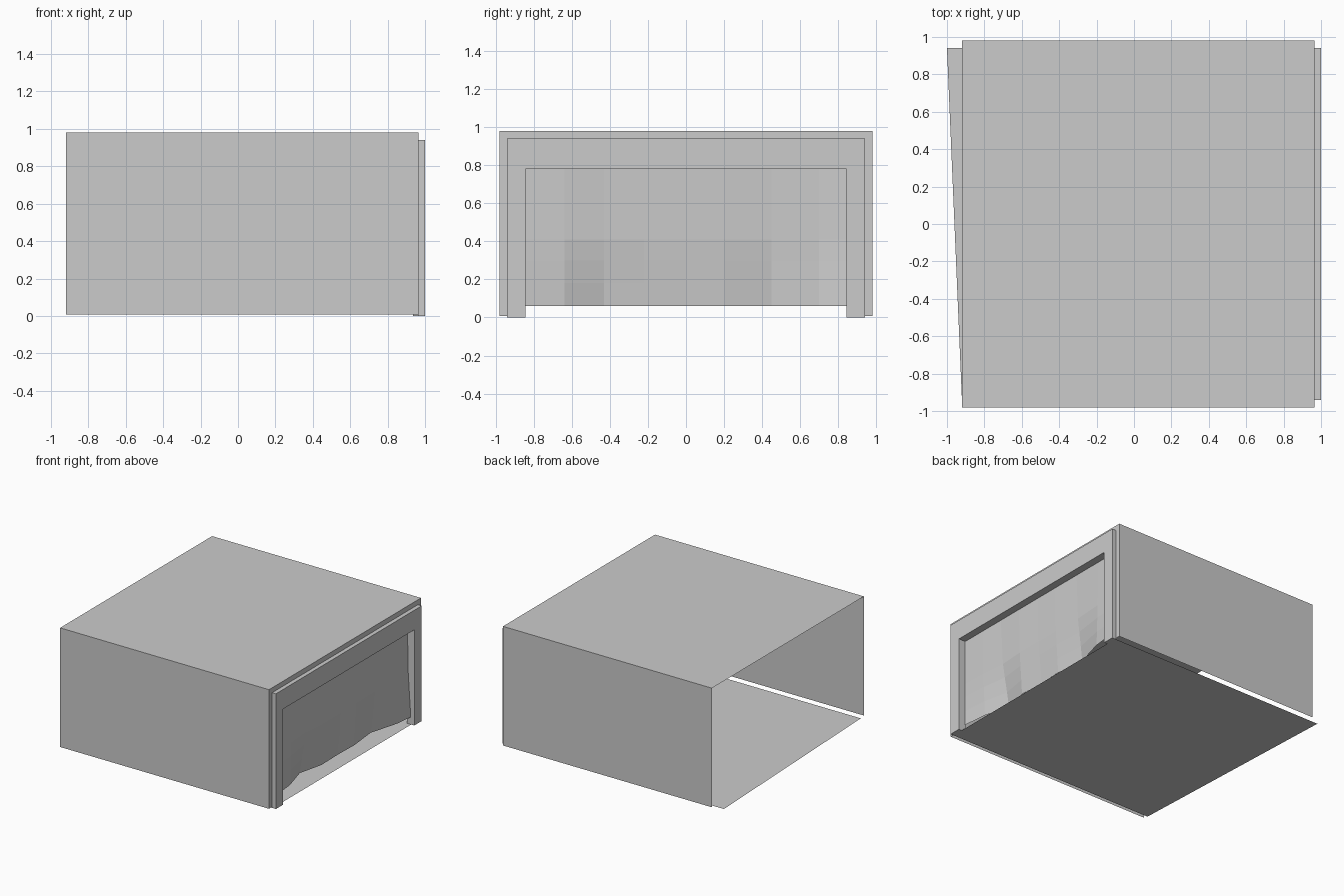
import bpy

if "Cube" in bpy.data.objects:
    bpy.data.objects.remove(bpy.data.objects["Cube"])


def make_mesh(name, verts, faces):
    mesh = bpy.data.meshes.new(name)
    mesh.from_pydata(verts, [], faces)
    mesh.update()
    obj = bpy.data.objects.new(name, mesh)
    bpy.context.collection.objects.link(obj)
    return obj


def loft_arches(name, sections, base, cap_loop=None):
    """Skin a row of upside-down U outlines, each (half width, height, x)."""
    verts, faces = [], []
    for w, h, x in sections:
        verts += [(x, -w, base), (x, -w, h), (x, w, h), (x, w, base)]
    for s in range(len(sections) - 1):
        for k in range(3):
            a = s * 4 + k
            faces.append((a, a + 4, a + 5, a + 1))
    if cap_loop:
        faces.append([s * 4 for s in reversed(cap_loop)])
        faces.append([s * 4 + 3 for s in cap_loop])
    return make_mesh(name, verts, faces)


# Thin roof and side walls, with a narrow rim round the doorway end
loft_arches("outer_shell", [(0.98, 0.98, -0.92), (0.98, 0.98, 0.966),
                            (0.94, 0.94, 0.966)], 0.008)

# Raised door frame with its inner reveal and closed feet
loft_arches("door_frame", [(0.94, 0.94, 0.966), (0.94, 0.94, 1.0),
                           (0.845, 0.78, 1.0), (0.845, 0.78, 0.935)],
            0.0, cap_loop=[0, 1, 2, 3])

# Floor sheet, with its open end slightly skewed
make_mesh("floor", [(-0.92, -0.94, 0), (0.972, -0.94, 0),
                    (0.972, 0.94, 0), (-1.0, 0.94, 0)], [(0, 1, 2, 3)])

# Hanging curtain: (y, x offset at the hem) for each fold
folds = [(-0.845, 0.0), (-0.64, -0.02), (-0.43, -0.08), (-0.22, -0.03),
         (0.0, -0.035), (0.20, -0.03), (0.45, -0.055), (0.70, 0.015),
         (0.845, 0.03)]
# (height, share of the hem offset) for each row
rows = [(0.78, 0.0), (0.41, 0.25), (0.30, 0.48), (0.18, 0.75), (0.06, 1.0)]
cols = len(folds)
verts = [(0.938 + dx * t, y, z) for z, t in rows for y, dx in folds]
faces = [(r * cols + c, (r + 1) * cols + c, (r + 1) * cols + c + 1, r * cols + c + 1)
         for r in range(len(rows) - 1) for c in range(cols - 1)]
make_mesh("curtain", verts, faces)
